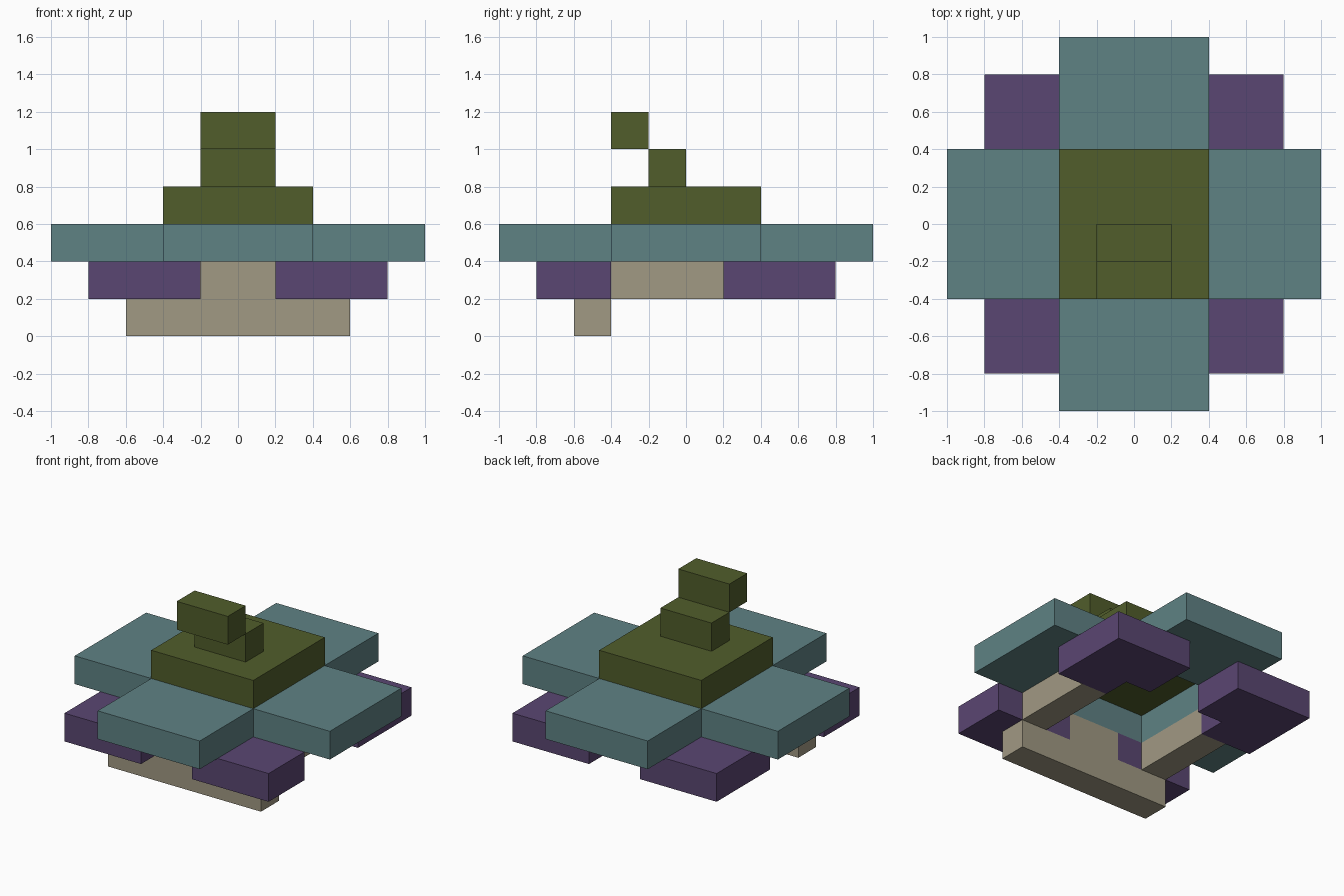
import bpy, bmesh
from mathutils import Vector

if "Cube" in bpy.data.objects:
    bpy.data.objects.remove(bpy.data.objects["Cube"])


def material(name, rgb):
    m = bpy.data.materials.new(name)
    m.diffuse_color = (*rgb, 1)
    m.use_nodes = True
    m.node_tree.nodes["Principled BSDF"].inputs["Base Color"].default_value = m.diffuse_color
    return m


teal = material("dusty teal", (0.114, 0.223, 0.231))
purple = material("muted purple", (0.102, 0.061, 0.168))
olive = material("olive green", (0.082, 0.110, 0.024))
beige = material("warm beige", (0.356, 0.319, 0.227))


def prism(name, corners, depth, mat):
    """Extrude a flat outline (3D corners) along the depth vector."""
    bm = bmesh.new()
    face = bm.faces.new([bm.verts.new(c) for c in corners])
    ext = bmesh.ops.extrude_face_region(bm, geom=[face])
    verts = [g for g in ext["geom"] if isinstance(g, bmesh.types.BMVert)]
    bmesh.ops.translate(bm, verts=verts, vec=Vector(depth))
    bmesh.ops.recalc_face_normals(bm, faces=bm.faces)
    mesh = bpy.data.meshes.new(name)
    bm.to_mesh(mesh)
    bm.free()
    mesh.materials.append(mat)
    obj = bpy.data.objects.new(name, mesh)
    bpy.context.collection.objects.link(obj)


def box(name, x, y, z, mat):
    corners = [(x[0], y[0], z[0]), (x[1], y[0], z[0]),
               (x[1], y[1], z[0]), (x[0], y[1], z[0])]
    prism(name, corners, (0, 0, z[1] - z[0]), mat)


# Inverted T front support: wide foot with a central post
half = [(0.6, 0), (0.6, 0.2), (0.2, 0.2), (0.2, 0.4)]
outline = half + [(-x, z) for x, z in reversed(half)]
prism("front_support", [(x, -0.6, z) for x, z in outline], (0, 0.2, 0), beige)

# Lower tier, mirrored left and right
back_l = [(0.2, 0.4), (0.4, 0.4), (0.4, 0.2), (0.8, 0.2), (0.8, 0.8), (0.2, 0.8)]
for s, side in ((1, "right"), (-1, "left")):
    box(f"side_rail_{side}", (s * 0.4, s * 0.6), (-0.4, 0.2), (0.2, 0.4), beige)
    box(f"front_corner_{side}", (s * 0.2, s * 0.8), (-0.8, -0.4), (0.2, 0.4), purple)
    prism(f"back_corner_{side}", [(s * x, y, 0.2) for x, y in back_l],
          (0, 0, 0.2), purple)

# Four arms around an open centre
for s, side, end in ((1, "right", "back"), (-1, "left", "front")):
    box(f"arm_{side}", (s * 0.4, s * 1.0), (-0.4, 0.4), (0.4, 0.6), teal)
    box(f"arm_{end}", (-0.4, 0.4), (s * 0.4, s * 1.0), (0.4, 0.6), teal)

# Stepped top
box("top_slab", (-0.4, 0.4), (-0.4, 0.4), (0.6, 0.8), olive)
box("neck", (-0.2, 0.2), (-0.2, 0.0), (0.8, 1.0), olive)
box("head", (-0.2, 0.2), (-0.4, -0.2), (1.0, 1.2), olive)
